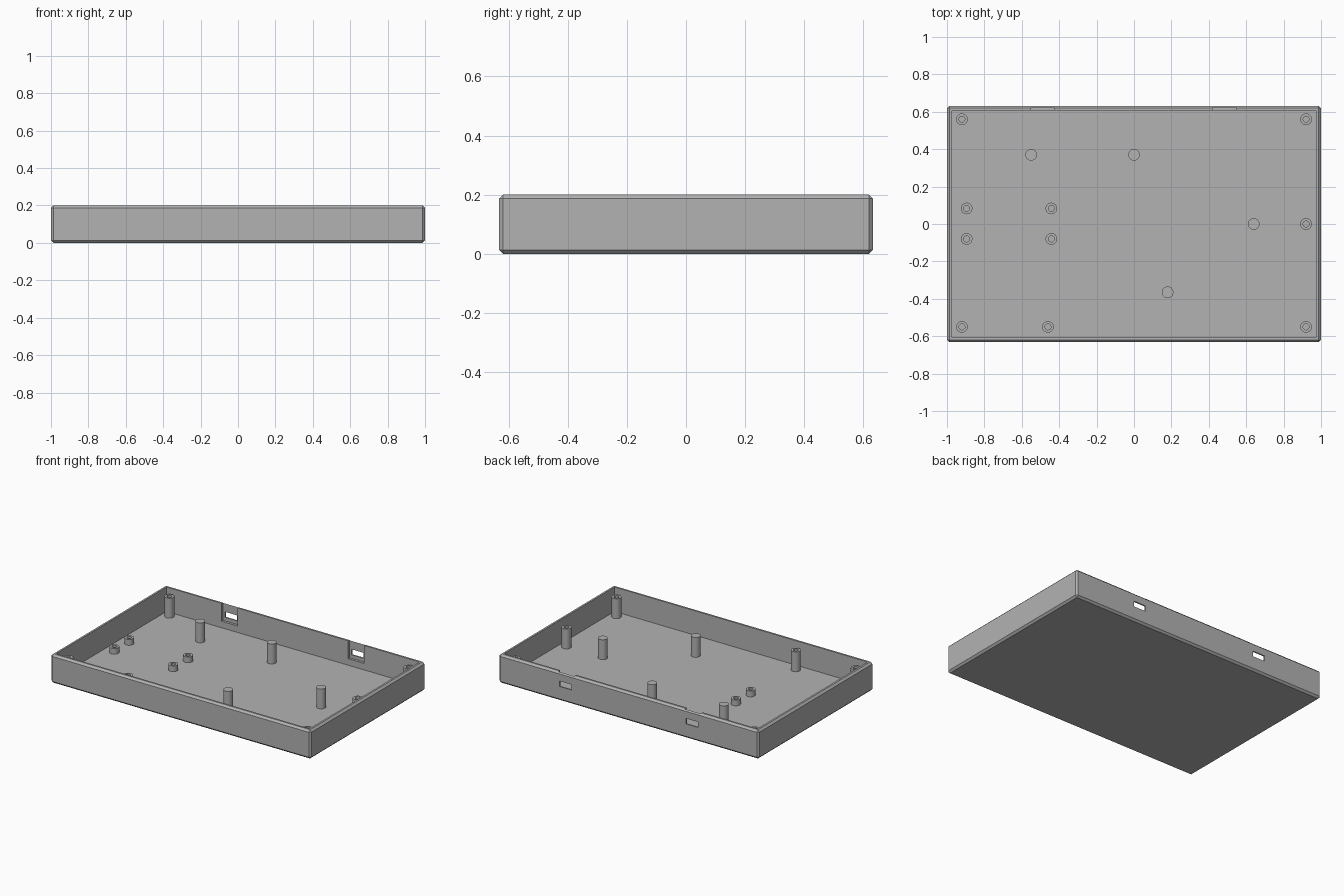
import bpy, bmesh, math

cube = bpy.data.objects.get("Cube")
if cube:
    bpy.data.objects.remove(cube, do_unlink=True)

grey = bpy.data.materials.new("plain grey")
grey.use_nodes = True
grey.diffuse_color = (0.45, 0.45, 0.45, 1)
grey.node_tree.nodes["Principled BSDF"].inputs["Base Color"].default_value = grey.diffuse_color

HALF_X, HALF_Y, HEIGHT = 1.0, 0.632, 0.2
WALL, FLOOR, CHAMFER = 0.026, 0.03, 0.013
POST_TOP, STANDOFF_TOP = 0.168, 0.07


def finish(name, bm):
    bmesh.ops.recalc_face_normals(bm, faces=bm.faces)
    mesh = bpy.data.meshes.new(name)
    bm.to_mesh(mesh)
    bm.free()
    mesh.materials.append(grey)
    obj = bpy.data.objects.new(name, mesh)
    bpy.context.collection.objects.link(obj)
    return obj


def box(name, low, high, bevel=0):
    bm = bmesh.new()
    bmesh.ops.create_cube(bm, size=1)
    for v in bm.verts:
        v.co = [a if c < 0 else b for a, b, c in zip(low, high, v.co)]
    if bevel:
        bmesh.ops.bevel(bm, geom=bm.edges[:], offset=bevel, segments=1, affect='EDGES')
    return finish(name, bm)


def activate(obj):
    bpy.ops.object.select_all(action='DESELECT')
    obj.select_set(True)
    bpy.context.view_layer.objects.active = obj


def cut(target, cutter):
    cutter.hide_render = True
    mod = target.modifiers.new("cut", 'BOOLEAN')
    mod.operation, mod.solver, mod.object = 'DIFFERENCE', 'EXACT', cutter
    activate(target)
    bpy.ops.object.modifier_apply(modifier=mod.name)
    bpy.data.objects.remove(cutter, do_unlink=True)


def post(name, x, y, top, radius=0.031, hole=0):
    """Turned post; with a hole radius the top is bored down to the floor."""
    profile = [(radius, FLOOR - 0.005), (radius, top)]
    if hole:
        profile += [(hole, top), (hole, FLOOR + 0.005)]
    bm = bmesh.new()
    rings = []
    for r, z in profile:
        angles = [math.tau * i / 32 for i in range(32)]
        rings.append([bm.verts.new((r * math.cos(a), r * math.sin(a), z)) for a in angles])
    for lower, upper in zip(rings, rings[1:]):
        for i in range(32):
            j = (i + 1) % 32
            bm.faces.new((lower[i], lower[j], upper[j], upper[i]))
    bm.faces.new(rings[0])
    bm.faces.new(rings[-1])
    obj = finish(name, bm)
    obj.location = (x, y, 0)
    activate(obj)
    bpy.ops.object.shade_smooth_by_angle(angle=math.radians(35))


# Open tray with chamfered outer edges
tray = box("tray", (-HALF_X, -HALF_Y, 0), (HALF_X, HALF_Y, HEIGHT), CHAMFER)
ix, iy = HALF_X - WALL, HALF_Y - WALL
cut(tray, box("cavity_cutter", (-ix, -iy, FLOOR), (ix, iy, HEIGHT + 0.1)))

# Connector recesses and slots in the back wall
for x in (-0.49, 0.483):
    cut(tray, box("recess_cutter", (x - 0.062, iy - 0.05, 0.075),
                  (x + 0.062, HALF_Y - 0.009, HEIGHT + 0.1)))
    cut(tray, box("slot_cutter", (x - 0.046, iy - 0.05, 0.1),
                  (x + 0.046, HALF_Y + 0.1, 0.138)))

# Tall screw posts along the edges
for x, y in ((-0.92, 0.56), (0.92, 0.56), (0.92, 0), (-0.92, -0.55), (-0.46, -0.55), (0.92, -0.55)):
    post("screw_post", x, y, POST_TOP, hole=0.016)

# Solid support posts
for x, y in ((-0.55, 0.37), (0, 0.37), (0.64, 0), (0.18, -0.365)):
    post("support_post", x, y, POST_TOP)

# Short standoffs for the small board
for x in (-0.895, -0.442):
    for y in (-0.08, 0.083):
        post("board_standoff", x, y, STANDOFF_TOP, hole=0.016)
